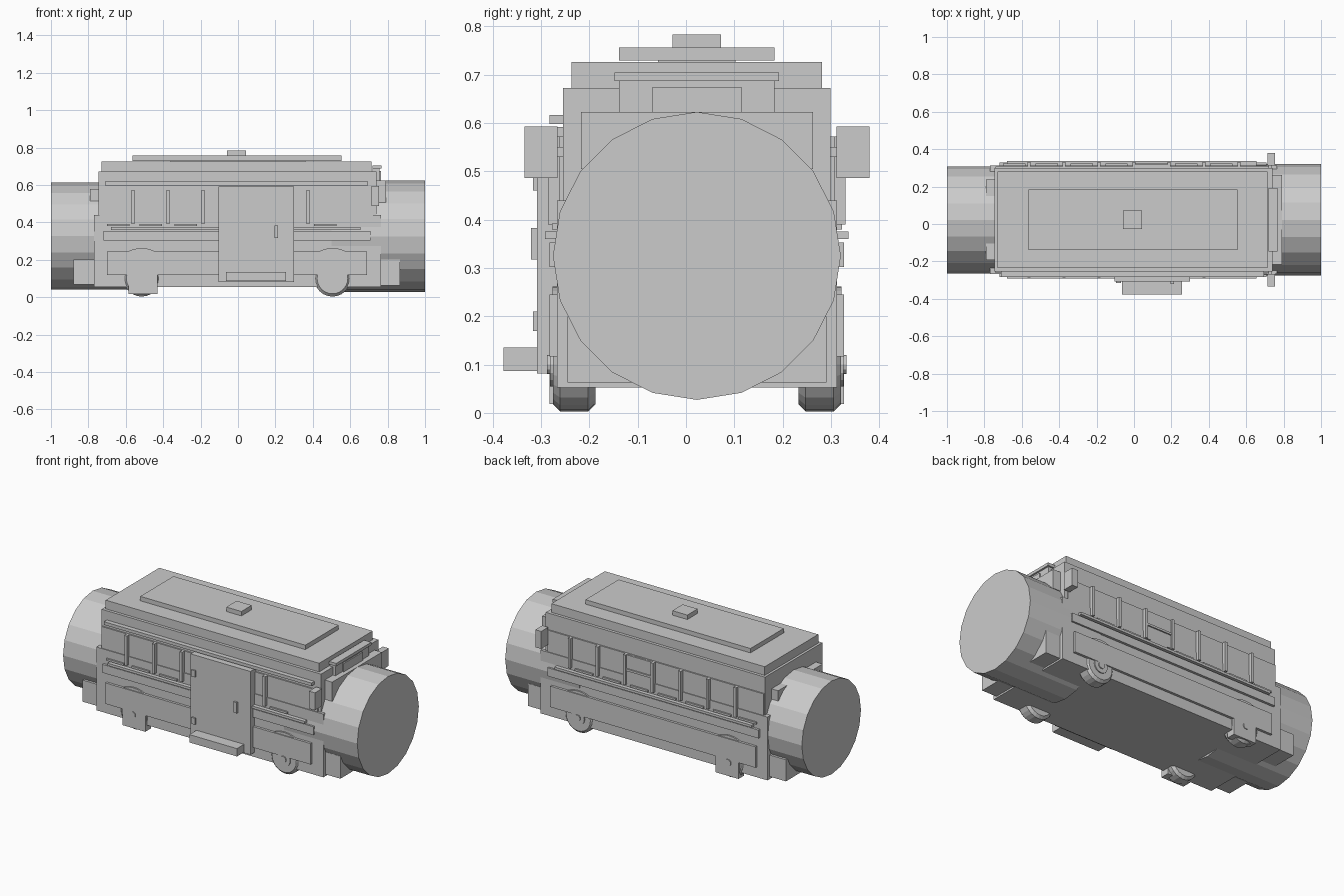
import bpy, bmesh, math
from mathutils import Matrix

if "Cube" in bpy.data.objects:
    bpy.data.objects.remove(bpy.data.objects["Cube"])

YC = 0.0225  # centre line of the body


def finish(name, bm):
    me = bpy.data.meshes.new(name)
    bmesh.ops.recalc_face_normals(bm, faces=bm.faces)
    bm.to_mesh(me)
    bm.free()
    ob = bpy.data.objects.new(name, me)
    bpy.context.collection.objects.link(ob)
    return ob


def box(name, x0, x1, y0, y1, z0, z1):
    bm = bmesh.new()
    m = Matrix.Translation(((x0 + x1) / 2, (y0 + y1) / 2, (z0 + z1) / 2)) @ \
        Matrix.Diagonal((x1 - x0, y1 - y0, z1 - z0, 1))
    bmesh.ops.create_cube(bm, size=1, matrix=m)
    return finish(name, bm)


def wide(name, x0, x1, half, z0, z1):
    """Box centred across the body."""
    return box(name, x0, x1, YC - half, YC + half, z0, z1)


def side_box(name, s, x0, x1, inner, outer, z0, z1):
    """Box on one flank; s = -1 front, 1 back."""
    a, b = sorted((YC + s * inner, YC + s * outer))
    return box(name, x0, x1, a, b, z0, z1)


def lathe_y(name, x, z, s, prof, n=24, a0=0.0, a1=2 * math.pi):
    """Closed profile of (distance from centre line, radius), spun about y."""
    bm = bmesh.new()
    full = a1 - a0 > 6.28
    rings = []
    for i in range(n if full else n + 1):
        a = a0 + (a1 - a0) * i / n
        rings.append([bm.verts.new((x + r * math.cos(a), YC + s * d, z + r * math.sin(a)))
                      for d, r in prof])
    k = len(prof)
    for i in range(n):
        p, q = rings[i], rings[(i + 1) % len(rings)]
        for j in range(k if not full else k - 1):
            bm.faces.new((p[j], p[(j + 1) % k], q[(j + 1) % k], q[j]))
    if full:
        for j in (0, k - 1):
            bm.faces.new([r[j] for r in rings])
    else:
        bm.faces.new(rings[0])
        bm.faces.new(rings[-1])
    return finish(name, bm)


def drum(name, x0, x1, r, z):
    bm = bmesh.new()
    m = Matrix.Translation(((x0 + x1) / 2, YC, z)) @ Matrix.Rotation(math.pi / 2, 4, 'Y')
    bmesh.ops.create_cone(bm, cap_ends=True, segments=20, radius1=r, radius2=r,
                          depth=x1 - x0, matrix=m)
    return finish(name, bm)


# Body shell and roof
wide("lower_body", -0.77, 0.765, 0.29, 0.053, 0.44)
wide("upper_body", -0.745, 0.74, 0.277, 0.43, 0.673)
wide("roof", -0.73, 0.715, 0.259, 0.67, 0.726)
wide("roof_plinth", -0.36, 0.36, 0.08, 0.72, 0.735)
wide("roof_panel", -0.565, 0.553, 0.161, 0.729, 0.756)
wide("roof_hatch", -0.06, 0.042, 0.05, 0.755, 0.783)

# End drums and bumpers
drum("front_drum", 0.5, 1.0, 0.298, 0.325)
drum("rear_drum", -1.0, -0.5, 0.286, 0.326)
wide("front_bumper", 0.75, 0.865, 0.268, 0.063, 0.2)
wide("rear_bumper", -0.88, -0.76, 0.268, 0.068, 0.2)

# End windows and sign box
wide("windscreen", 0.73, 0.79, 0.24, 0.505, 0.623)
wide("rear_window", -0.79, -0.74, 0.215, 0.515, 0.578)
wide("sign_box", 0.72, 0.757, 0.161, 0.62, 0.688)
wide("sign_face", 0.75, 0.765, 0.093, 0.623, 0.674)
wide("sign_visor", 0.72, 0.768, 0.17, 0.687, 0.705)

for s, side in ((-1, "front"), (1, "back")):
    # Flank panels and rails
    side_box(side + "_window_band", s, -0.74, 0.722, 0.26, 0.285, 0.385, 0.572)
    side_box(side + "_sill_rail", s, -0.68, 0.655, 0.27, 0.314, 0.36, 0.375)
    side_box(side + "_belt_rail", s, -0.72, 0.708, 0.27, 0.305, 0.302, 0.353)
    side_box(side + "_skirt_panel", s, -0.7, 0.69, 0.27, 0.305, 0.117, 0.245)
    # Window posts and lower window strips
    posts = [k * 0.187 for k in range(-3, 4)]
    for x in posts:
        if s < 0 and (-0.12 < x < 0.31 or x > 0.5):
            continue
        side_box(side + "_window_post", s, x - 0.008, x + 0.008, 0.27, 0.308, 0.39, 0.572)
    for x in [p + 0.0935 for p in posts[:-1]] + [-0.64]:
        if s < 0 and -0.12 < x < 0.31:
            continue
        side_box(side + "_window_strip", s, x - 0.06, x + 0.06, 0.27, 0.3, 0.38, 0.392)
    # Wing mirror and its bracket
    side_box(side + "_mirror", s, 0.715, 0.755, 0.289, 0.357, 0.486, 0.593)
    side_box(side + "_mirror_bracket", s, 0.72, 0.735, 0.26, 0.3, 0.53, 0.55)
    # Wheels, hubs and arches
    for x in (-0.515, 0.505):
        lathe_y(side + "_wheel", x, 0.1, s, [(0.21, 0.082), (0.225, 0.097), (0.283, 0.097),
                                             (0.298, 0.082)])
        lathe_y(side + "_hub", x, 0.1, s, [(0.27, 0.045), (0.304, 0.045)], 16)
        lathe_y(side + "_hub_cap", x, 0.1, s, [(0.28, 0.02), (0.31, 0.02)], 12)
        lathe_y(side + "_wheel_arch", x, 0.1, s, [(0.27, 0.125), (0.299, 0.125), (0.299, 0.162),
                                                  (0.27, 0.162)], 16, 0.15, math.pi - 0.15)
    # Rear wheel cover
    side_box(side + "_wheel_cover", s, -0.585, -0.43, 0.25, 0.305, 0.018, 0.12)

# Back escape window
side_box("escape_window", 1, 0.0, 0.187, 0.27, 0.296, 0.395, 0.57)
side_box("escape_window_bar", 1, 0.0, 0.187, 0.27, 0.304, 0.475, 0.488)

# Entry door with hinges, handle, step and rail above
side_box("awning_rail", -1, -0.71, 0.695, 0.27, 0.305, 0.598, 0.617)
side_box("door", -1, -0.105, 0.3, 0.27, 0.331, 0.082, 0.592)
side_box("door_step", -1, -0.065, 0.257, 0.32, 0.4, 0.087, 0.135)
side_box("door_handle", -1, 0.194, 0.215, 0.325, 0.343, 0.317, 0.383)
for z in (0.19, 0.48):
    side_box("door_hinge", -1, -0.095, -0.07, 0.325, 0.339, z - 0.02, z + 0.02)
